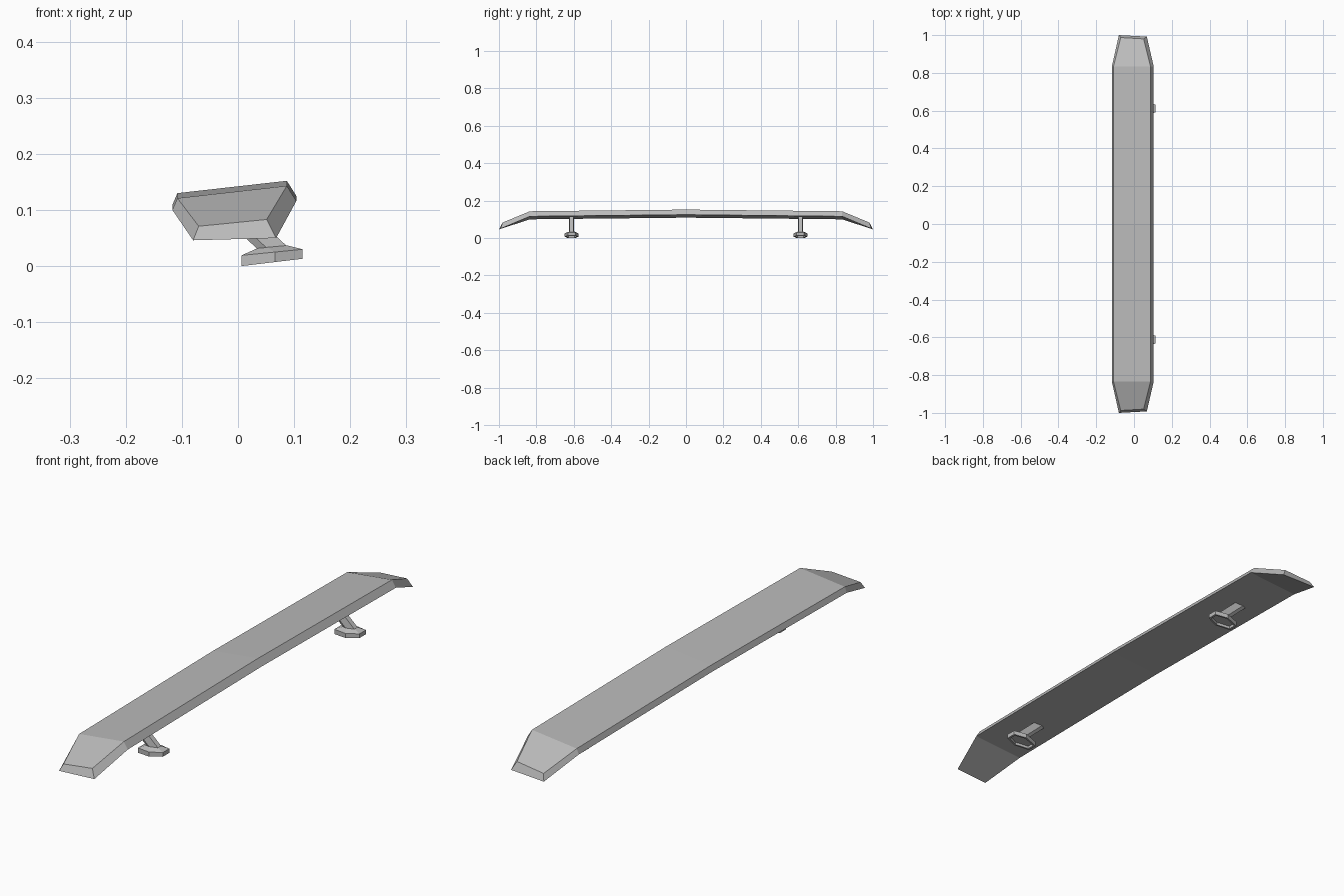
import bpy
import bmesh

cube = bpy.data.objects.get("Cube")
if cube:
    bpy.data.objects.remove(cube, do_unlink=True)

grey = bpy.data.materials.new("plain grey")
grey.use_nodes = True
colour = (0.5, 0.5, 0.5, 1)
grey.diffuse_color = colour
grey.node_tree.nodes["Principled BSDF"].inputs["Base Color"].default_value = colour


def loft(name, rings):
    """Skin a list of equal-length rings and cap both ends."""
    bm = bmesh.new()
    loops = [[bm.verts.new(p) for p in ring] for ring in rings]
    n = len(loops[0])
    for a, b in zip(loops, loops[1:]):
        for i in range(n):
            j = (i + 1) % n
            bm.faces.new((a[i], a[j], b[j], b[i]))
    bm.faces.new(loops[0])
    bm.faces.new(loops[-1])
    bmesh.ops.recalc_face_normals(bm, faces=bm.faces)
    mesh = bpy.data.meshes.new(name)
    bm.to_mesh(mesh)
    bm.free()
    mesh.materials.append(grey)
    obj = bpy.data.objects.new(name, mesh)
    bpy.context.collection.objects.link(obj)
    return obj


# Wing: sections as (x, y, z), from the middle out to the drooped tip
middle = [(-.108, 0, .130), (.087, 0, .152), (.104, 0, .125), (-.117, 0, .109)]
shoulder = [(x, -.835, z - .009) for x, y, z in middle]
tip = [(-.070, -.987, .071), (.051, -.980, .083), (.068, -.992, .050), (-.080, -1, .046)]


def flip(ring):
    return [(x, -y, z) for x, y, z in ring]


loft("wing", [tip, shoulder, middle, flip(shoulder), flip(tip)])


def hexagon(xs, widths, y, z, slope):
    """Six-sided ring, left pair, middle pair, right pair, on a tilted plane."""
    side = list(zip(xs, widths))
    pts = side + [(x, -w) for x, w in reversed(side)]
    return [(x, y + w, z + slope * (x - xs[0])) for x, w in pts]


# Struts: tilted foot with a hollow underside, and a leaning stem
foot_x, foot_w = (.006, .066, .115), (.020, .037, .020)
stem_x, stem_w = (.035, .052, .088), (.007, .014, .010)
for label, y in (("front", -.612), ("back", .612)):
    hollow_x = (.014, .065, .107)
    hollow_w = (.015, .030, .015)
    loft(label + "_foot", [
        hexagon(hollow_x, hollow_w, y, .012, .11),
        hexagon(hollow_x, hollow_w, y, .001, .12),
        hexagon(foot_x, foot_w, y, 0, .12),
        hexagon(foot_x, foot_w, y, .019, .10),
        hexagon(stem_x, stem_w, y, .032, .09),
    ])
    lean = .092
    loft(label + "_stem", [
        hexagon(stem_x, stem_w, y, .030, .09),
        hexagon([x - lean for x in stem_x], stem_w, y, .116, .07),
    ])
